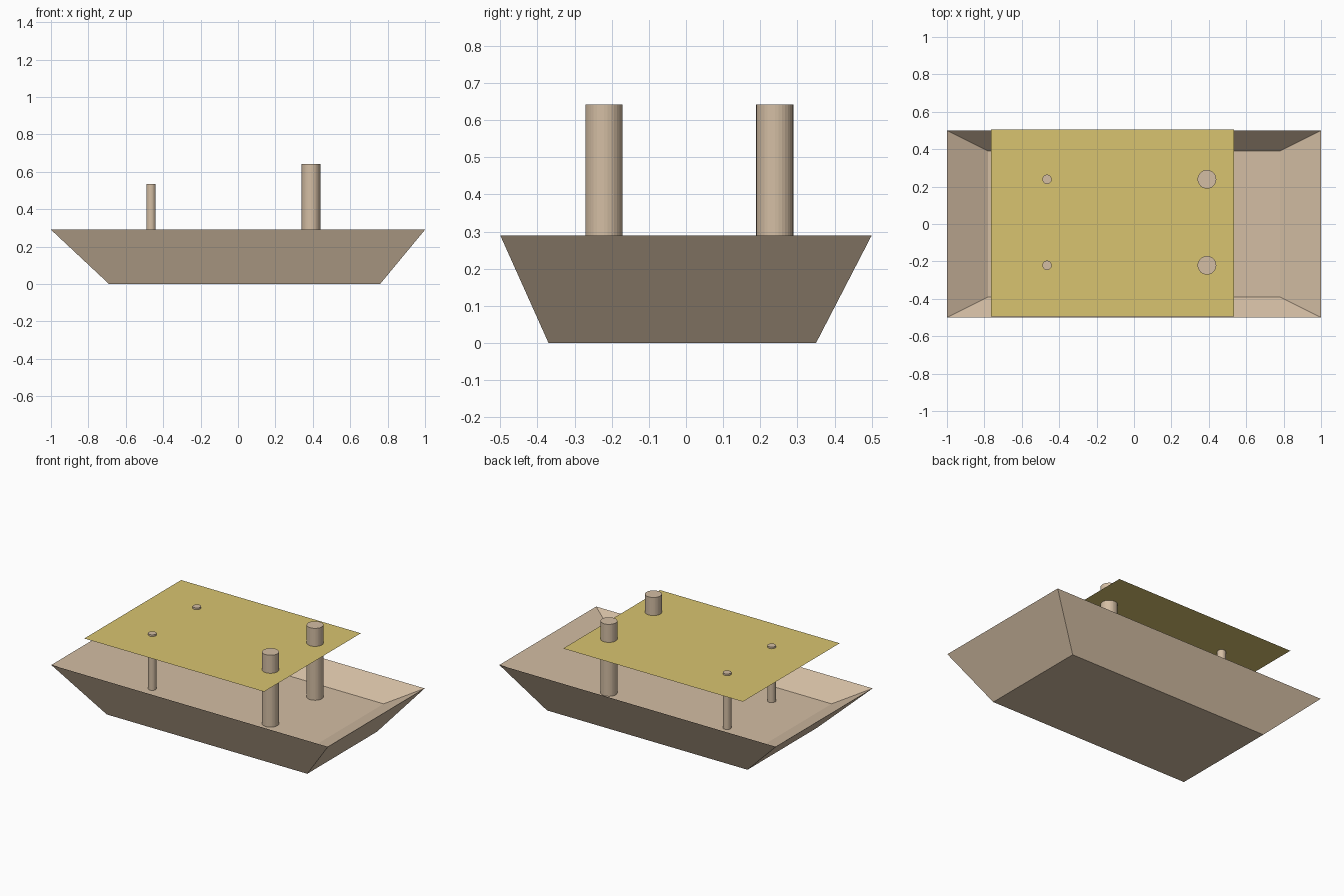
import bpy, bmesh

if "Cube" in bpy.data.objects:
    bpy.data.objects.remove(bpy.data.objects["Cube"])


def material(name, rgb):
    # sRGB 0-255 to linear
    m = bpy.data.materials.new(name)
    m.diffuse_color = [((c / 255 + 0.055) / 1.055) ** 2.4 for c in rgb] + [1]
    m.use_nodes = True
    m.node_tree.nodes["Principled BSDF"].inputs["Base Color"].default_value = m.diffuse_color
    return m


tan = material("tan wood", (212, 190, 164))
straw = material("straw yellow", (216, 196, 112))


def add_object(name, bm, mat):
    me = bpy.data.meshes.new(name)
    bm.to_mesh(me)
    bm.free()
    me.materials.append(mat)
    ob = bpy.data.objects.new(name, me)
    bpy.context.collection.objects.link(ob)
    return ob


def ring(bm, x0, x1, y0, y1, z):
    return [bm.verts.new((x, y, z)) for x, y in
            ((x0, y0), (x1, y0), (x1, y1), (x0, y1))]


# Hull: flared outside, sharp rim, shallow sunken deck
bm = bmesh.new()
rings = [ring(bm, -0.69, 0.76, -0.37, 0.35, 0.0),
         ring(bm, -1.0, 1.0, -0.5, 0.5, 0.29),
         ring(bm, -0.78, 0.78, -0.39, 0.39, 0.172)]
for a, b in zip(rings, rings[1:]):
    for i in range(4):
        j = (i + 1) % 4
        bm.faces.new((a[i], a[j], b[j], b[i]))
bm.faces.new(rings[0][::-1])
bm.faces.new(rings[-1])
bmesh.ops.recalc_face_normals(bm, faces=bm.faces)
add_object("hull", bm, tan)

# Canopy: a single flat sheet
bm = bmesh.new()
bm.faces.new(ring(bm, -0.765, 0.535, -0.495, 0.505, 0.524))
add_object("canopy", bm, straw)

# Posts: thick pair and thin pair, standing on the deck and piercing the canopy
for label, x, r, top in (("thick_post", 0.39, 0.05, 0.642),
                         ("thin_post", -0.465, 0.025, 0.535)):
    for side, y in (("front", -0.221), ("back", 0.239)):
        bm = bmesh.new()
        bmesh.ops.create_cone(bm, cap_ends=True, segments=32,
                              radius1=r, radius2=r, depth=top - 0.17)
        ob = add_object(f"{side}_{label}", bm, tan)
        ob.location = (x, y, (top + 0.17) / 2)
